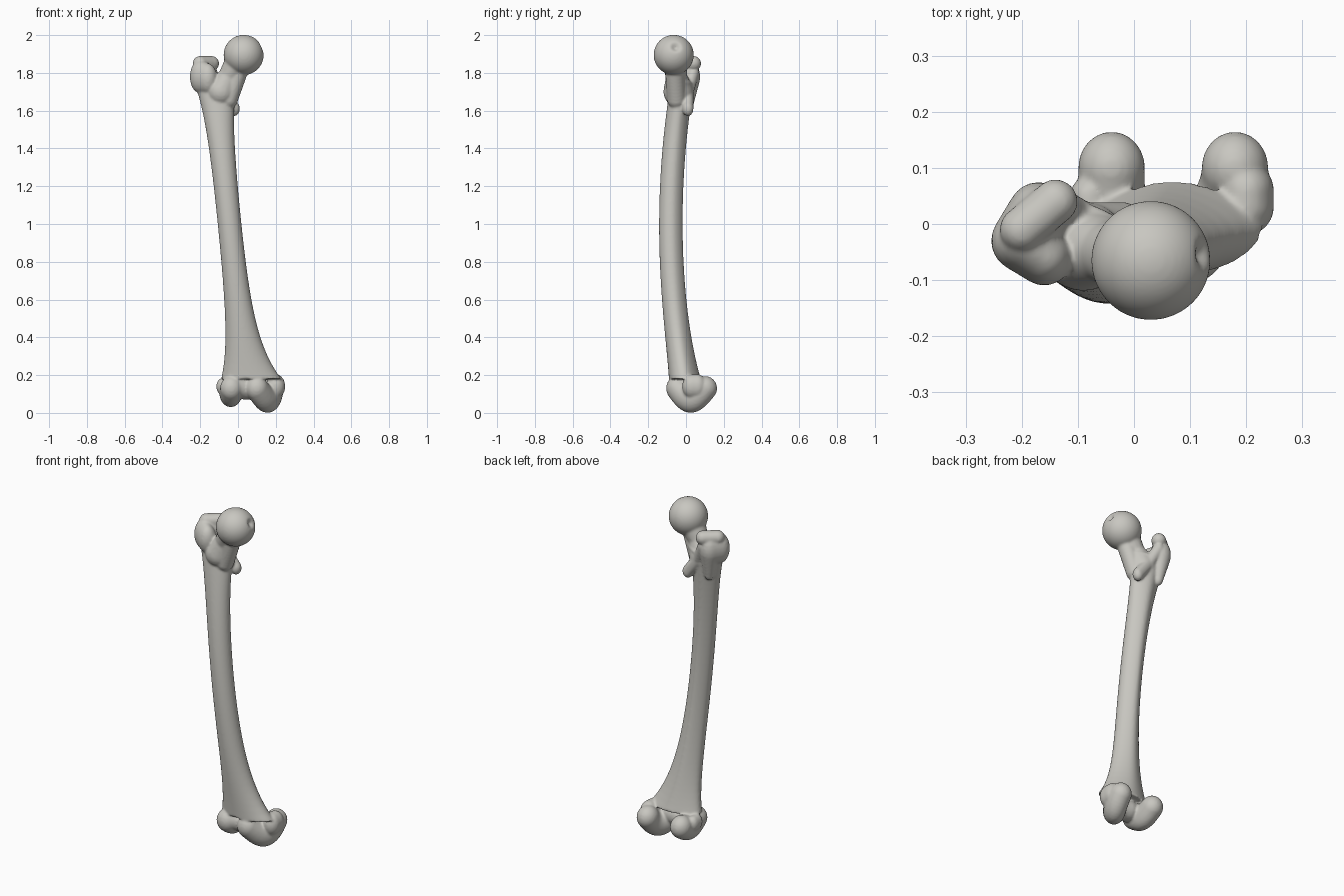
import bpy
import bmesh
import math
from mathutils import Matrix, Vector

if "Cube" in bpy.data.objects:
    bpy.data.objects.remove(bpy.data.objects["Cube"], do_unlink=True)

bone = bmesh.new()


def ellipsoid(center, radii, segments=24):
    """Add one ellipsoid to the bone and return its vertices."""
    placement = Matrix.Translation(center) @ Matrix.Diagonal((*radii, 1))
    made = bmesh.ops.create_uvsphere(bone, u_segments=segments, v_segments=segments // 2,
                                     radius=1, matrix=placement)
    return made["verts"]


def swell(*stations, tall=1, steps=8):
    """Row of overlapping ellipsoids through stations of x, y, z and radius."""
    points = [Vector(station) for station in stations]
    for start, end in zip(points, points[1:]):
        for step in range(steps + 1):
            x, y, z, radius = start.lerp(end, step / steps)
            ellipsoid((x, y, z), (radius, radius, radius * tall))


def condyle(front_x, back_x, sag, steps=16):
    """Rounded runner from the front of the knee, sagging, to the back."""
    for step in range(steps + 1):
        along = step / steps
        dip = math.sin(math.pi * along)
        side = front_x + (back_x - front_x) * math.sin(math.pi / 2 * along)
        center = (side, -0.05 + 0.15 * along, 0.13 - sag * dip)
        ellipsoid(center, (0.06, 0.055 + 0.01 * along, 0.065 + 0.01 * dip))


def shaft_ring(z, sides=40):
    """Cross-section: bowed forward, flared at knee and hip, narrow at the rear."""
    knee = math.exp((0.2 - z) / 0.2)
    hip = math.exp((z - 1.7) / 0.2)
    center_x = 0.055 - 0.1 * z + 0.03 * knee
    center_y = 0.11 * (z - 1) ** 2 - 0.08
    width = 0.06 + 0.09 * knee + 0.04 * hip
    depth = 0.062 + 0.02 * knee
    ring = []
    for side in range(sides):
        angle = math.tau * side / sides
        pinch = 1 - 0.3 * max(0, math.sin(angle)) ** 2
        ring.append(bone.verts.new((center_x + width * pinch * math.cos(angle),
                                    center_y + depth * math.sin(angle), z)))
    return ring


def loft(rings):
    """Skin closed rings and cap both ends."""
    for low, high in zip(rings, rings[1:]):
        for here in range(len(low)):
            before = here - 1
            bone.faces.new((low[before], low[here], high[here], high[before]))
    bone.faces.new(reversed(rings[0]))
    bone.faces.new(rings[-1])


# Shaft
bottom, top, count = 0.18, 1.75, 40
loft([shaft_ring(bottom + (top - bottom) * level / count) for level in range(count + 1)])

# Ball head with its small pit
head_center = Vector((0.03, -0.065, 1.895))
head_radius = 0.106
pit = head_center + Vector((0.9, 0.1, 0.4)).normalized() * head_radius
for vertex in ellipsoid(head_center, (head_radius,) * 3, segments=96):
    nearness = max(0, 1 - (vertex.co - pit).length / 0.035)
    vertex.co = vertex.co.lerp(head_center, 0.2 * math.sin(math.pi / 2 * nearness) ** 2)

# Neck, with its lower buttress
swell((0, -0.06, 1.86, 0.07), (-0.05, -0.05, 1.78, 0.055), (-0.09, -0.04, 1.7, 0.08))
swell((0, -0.06, 1.8, 0.05), (-0.05, -0.05, 1.66, 0.05))

# Greater trochanter: outer mass fading into the shaft, then the raised rear crest
swell((-0.16, -0.06, 1.77, 0.05), (-0.2, -0.03, 1.78, 0.055),
      (-0.17, 0.02, 1.78, 0.055), (-0.16, 0.01, 1.64, 0.03), tall=1.6)
swell((-0.2, -0.01, 1.85, 0.04), (-0.14, 0.04, 1.85, 0.04))

# Rear ridge running down to the lesser trochanter
swell((-0.14, 0.04, 1.8, 0.03), (-0.09, 0.01, 1.7, 0.03),
      (-0.02, 0.01, 1.61, 0.03), tall=1.3)

# Knee end: outer and inner condyles
condyle(front_x=-0.035, back_x=-0.04, sag=0.025)
condyle(front_x=0.1, back_x=0.18, sag=0.055)

# Side bumps above the condyles
swell((-0.08, 0.02, 0.14, 0.035), (-0.08, 0.05, 0.14, 0.035), tall=1.3, steps=4)
swell((0.2, 0.03, 0.14, 0.05), (0.2, 0.06, 0.14, 0.05), tall=1.3, steps=4)

# Groove floor joining the condyles in front
swell((-0.02, -0.03, 0.14, 0.06), (0.04, -0.01, 0.13, 0.06), (0.1, -0.02, 0.13, 0.06))

mesh = bpy.data.meshes.new("thigh_bone")
bone.to_mesh(mesh)
bone.free()
thigh_bone = bpy.data.objects.new("thigh_bone", mesh)
bpy.context.collection.objects.link(thigh_bone)

# Weld all parts into one smooth skin
weld = thigh_bone.modifiers.new("weld", "REMESH")
weld.mode = "VOXEL"
weld.voxel_size = 0.006
weld.use_smooth_shade = True
soften = thigh_bone.modifiers.new("soften", "SMOOTH")
soften.factor = 0.5
soften.iterations = 8

# Bone colour
color = (0.58, 0.57, 0.53, 1)
material = bpy.data.materials.new("bone_grey")
material.use_nodes = True
material.diffuse_color = color
shader = material.node_tree.nodes["Principled BSDF"]
shader.inputs["Base Color"].default_value = color
mesh.materials.append(material)
